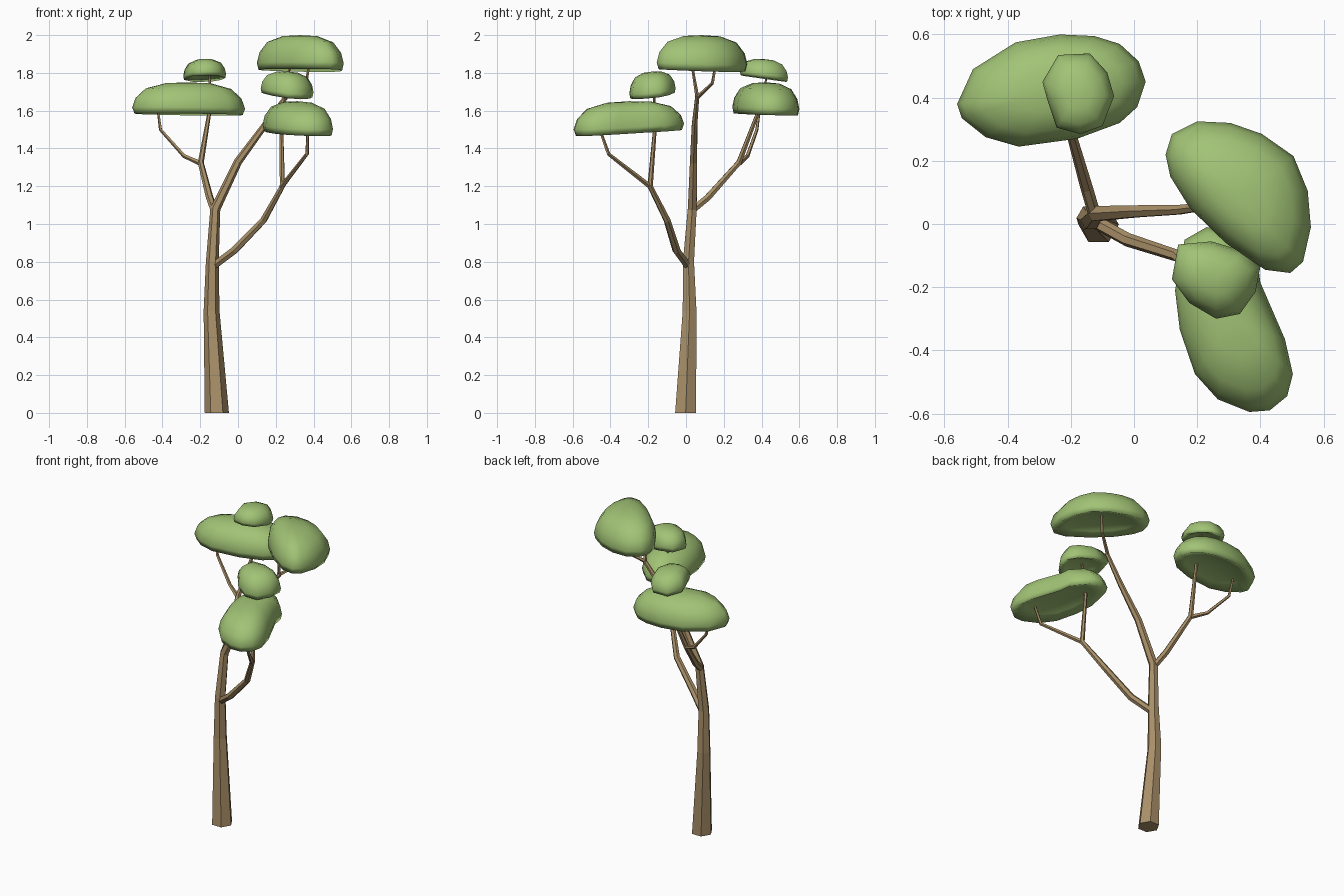
import bpy, bmesh, math
from mathutils import Vector

if "Cube" in bpy.data.objects:
    bpy.data.objects.remove(bpy.data.objects["Cube"])


def material(name, color):
    m = bpy.data.materials.new(name)
    m.diffuse_color = (*color, 1)
    m.use_nodes = True
    m.node_tree.nodes["Principled BSDF"].inputs["Base Color"].default_value = m.diffuse_color
    return m


BARK = material("bark_brown", (0.40, 0.28, 0.14))
LEAF = material("leaf_green", (0.36, 0.55, 0.18))


def finish(name, bm, mat, smooth):
    bmesh.ops.recalc_face_normals(bm, faces=bm.faces)
    for f in bm.faces:
        f.smooth = smooth
    me = bpy.data.meshes.new(name)
    bm.to_mesh(me)
    bm.free()
    me.materials.append(mat)
    ob = bpy.data.objects.new(name, me)
    bpy.context.collection.objects.link(ob)
    return ob


def skin(bm, rings):
    for a, b in zip(rings, rings[1:]):
        n = len(a)
        for i in range(n):
            bm.faces.new((a[i], a[(i + 1) % n], b[(i + 1) % n], b[i]))


def limb(name, path, sides=6, level_start=False):
    """Tapered faceted tube; path rows are x, y, z, radius."""
    bm = bmesh.new()
    pts = [Vector(p[:3]) for p in path]
    rings = []
    ref = Vector((1, 0, 0))
    for i, p in enumerate(pts):
        t = Vector((0, 0, 0))
        if i > 0:
            t += (p - pts[i - 1]).normalized()
        if i < len(pts) - 1:
            t += (pts[i + 1] - p).normalized()
        if i == 0 and level_start:
            t = Vector((0, 0, 1))
        t.normalize()
        u = (ref - t * ref.dot(t)).normalized()
        ref = u
        v = t.cross(u)
        r = path[i][3]
        rings.append([bm.verts.new(p + r * (u * math.cos(a) + v * math.sin(a)))
                      for a in (math.tau * k / sides for k in range(sides))])
    skin(bm, rings)
    bm.faces.new(rings[0])
    bm.faces.new(rings[-1])
    return finish(name, bm, BARK, False)


# canopy profile: scale of the outline, height fraction (underside to dome)
PROFILE = [(0.35, 0.2), (0.7, 0.13), (0.96, 0.0), (1.0, 0.2),
           (0.94, 0.5), (0.76, 0.8), (0.4, 0.97)]


def canopy(name, outline, z0, z1, slope=(0, 0)):
    """Domed leaf pad with a hollow underside, following a top-view outline."""
    bm = bmesh.new()
    xs, ys = [p[0] for p in outline], [p[1] for p in outline]
    c = Vector(((min(xs) + max(xs)) / 2, (min(ys) + max(ys)) / 2))

    def vert(d, h):
        tilt = (slope[0] * d.x + slope[1] * d.y) * (1 - 0.5 * h)
        return bm.verts.new((c.x + d.x, c.y + d.y, z0 + (z1 - z0) * h + tilt))

    rings = [[vert((Vector(p) - c) * s, h) for p in outline] for s, h in PROFILE]
    skin(bm, rings)
    for ring, h in ((rings[0], 0.22), (rings[-1], 1.0)):
        mid = vert(Vector((0, 0)), h)
        for i in range(len(ring)):
            bm.faces.new((ring[i], ring[(i + 1) % len(ring)], mid))
    return finish(name, bm, LEAF, True)


# trunk running on into the tallest branch, with its twigs
limb("trunk", [(-.112, -.002, 0, .064), (-.14, .019, .54, .042), (-.136, .013, .8, .034),
               (-.12, .033, 1.08, .027), (0, .04, 1.33, .022), (.14, .045, 1.52, .017),
               (.26, .06, 1.68, .012)], level_start=True)
limb("top_twig_inner", [(.25, .06, 1.67, .011), (.275, .03, 1.85, .006)], 5)
limb("top_twig_outer", [(.25, .06, 1.67, .011), (.36, .14, 1.745, .009), (.38, .16, 1.86, .006)], 5)

# back left branch
limb("back_branch", [(-.125, .03, 1.07, .02), (-.15, .115, 1.14, .02), (-.197, .28, 1.325, .016),
                     (-.15, .385, 1.6, .010), (-.15, .43, 1.79, .005)])
limb("back_twig", [(-.195, .28, 1.32, .014), (-.285, .325, 1.36, .011),
                   (-.41, .375, 1.5, .009), (-.425, .39, 1.61, .006)], 5)

# front right branch
limb("front_branch", [(-.12, .005, .785, .022), (-.02, -.05, .86, .022), (.135, -.1, 1.02, .019),
                      (.235, -.19, 1.2, .015), (.23, -.165, 1.5, .010), (.255, -.17, 1.71, .006)])
limb("front_twig", [(.23, -.185, 1.195, .014), (.365, -.41, 1.37, .010), (.37, -.46, 1.51, .007)], 5)

# leaf pads
canopy("back_canopy", [(-.56, .38), (-.545, .335), (-.47, .275), (-.365, .245), (-.18, .27),
                       (-.045, .32), (.01, .37), (.037, .45), (.015, .515), (-.045, .57),
                       (-.125, .595), (-.235, .60), (-.375, .575), (-.51, .49)],
       1.58, 1.75, (-.01, -.03))
canopy("back_small_canopy", [(-.29, .45), (-.275, .395), (-.245, .305), (-.17, .285), (-.10, .31),
                             (-.063, .405), (-.085, .48), (-.14, .54), (-.24, .535)],
       1.77, 1.873, (.02, -.14))
canopy("top_canopy", [(.10, .22), (.115, .15), (.177, .05), (.29, -.06), (.415, -.145),
                      (.495, -.155), (.535, -.12), (.56, -.01), (.55, .105), (.505, .215),
                      (.405, .285), (.305, .32), (.20, .325), (.12, .285)],
       1.815, 2.0, (-.03, -.04))
canopy("front_small_canopy", [(.12, -.175), (.175, -.25), (.26, -.30), (.335, -.285), (.385, -.215),
                              (.40, -.135), (.345, -.085), (.245, -.055), (.14, -.065)],
       1.68, 1.807, (-.1, .12))
canopy("front_canopy", [(.13, -.21), (.145, -.335), (.193, -.475), (.265, -.555), (.365, -.595),
                        (.43, -.59), (.485, -.545), (.503, -.475), (.478, -.365), (.40, -.185),
                        (.39, -.11), (.30, -.02), (.23, -.01), (.16, -.05)],
       1.482, 1.65, (-.03, .05))
